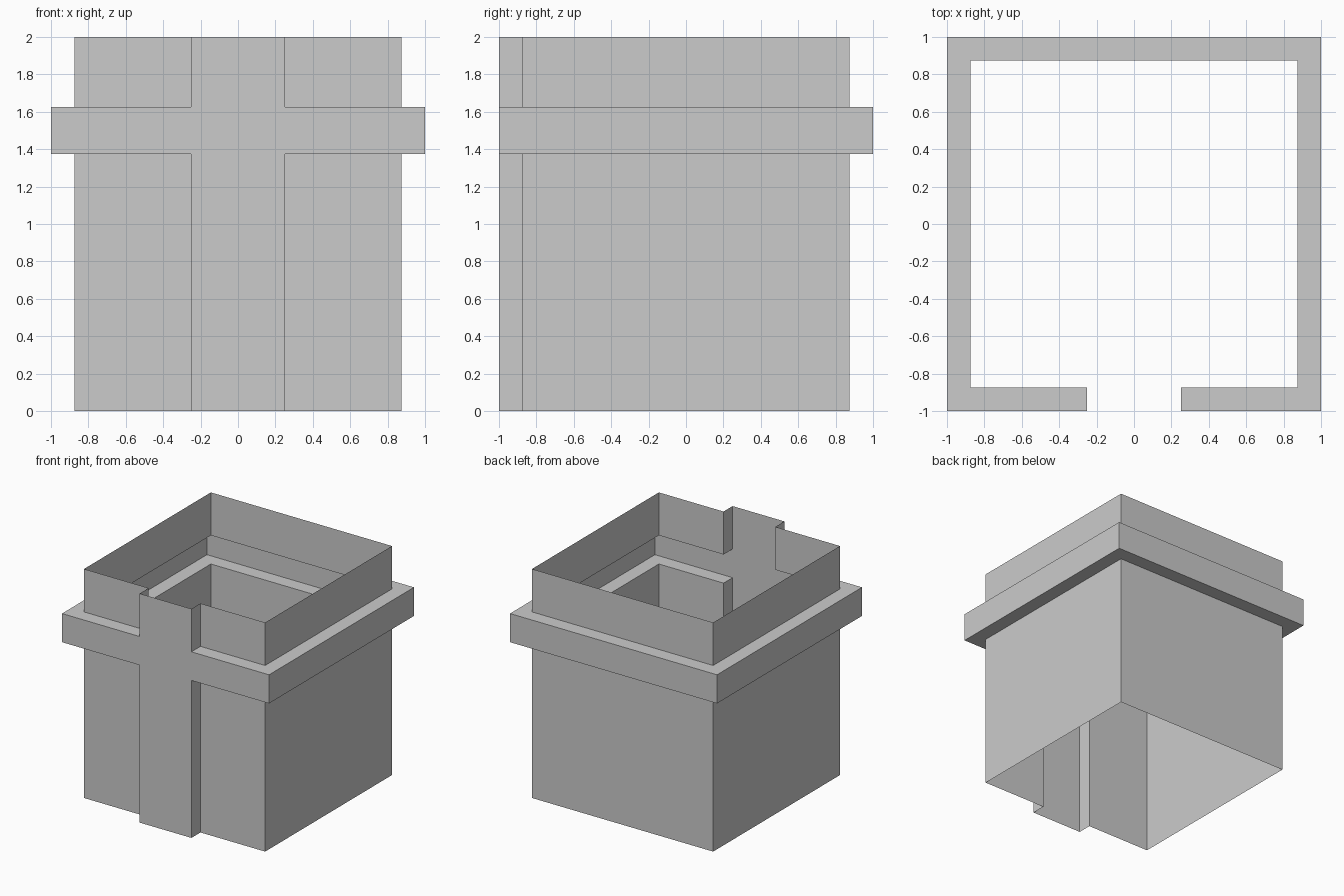
import bpy
import bmesh

if "Cube" in bpy.data.objects:
    bpy.data.objects.remove(bpy.data.objects["Cube"])

R = 0.875            # wall half width
W = 1.0              # band and front pilaster reach
P = 0.25             # pilaster half width
BAND_LOW, BAND_HIGH, TOP = 1.375, 1.625, 2.0

# Matching cross-sections, counter-clockwise from the pilaster's left corner
slim = [(-P, -W), (P, -W), (P, -R), (R, -R), (R, R), (-R, R), (-R, -R), (-P, -R)]
wide = [(-P, -W), (P, -W), (P, -W), (W, -W), (W, W), (-W, W), (-W, -W), (-P, -W)]

# Sections from bottom to top: walls, ledge out, band, ledge in, walls
sections = [(slim, 0), (slim, BAND_LOW), (wide, BAND_LOW),
            (wide, BAND_HIGH), (slim, BAND_HIGH), (slim, TOP)]

bm = bmesh.new()
verts = {}


def vert(point, z):
    """Return the shared vertex at this position."""
    key = (*point, z)
    if key not in verts:
        verts[key] = bm.verts.new(key)
    return verts[key]


# Open, single-sheet shell: bridge each section to the next
for (low, z0), (high, z1) in zip(sections, sections[1:]):
    for i in range(len(low)):
        j = (i + 1) % len(low)
        corners = [vert(low[i], z0), vert(low[j], z0),
                   vert(high[j], z1), vert(high[i], z1)]
        corners = list(dict.fromkeys(corners))
        if len(corners) > 3:          # skip spans where the sections coincide
            bm.faces.new(corners)

mesh = bpy.data.meshes.new("banded_square_shell")
bm.to_mesh(mesh)
bm.free()
shell = bpy.data.objects.new("banded_square_shell", mesh)
bpy.context.collection.objects.link(shell)
